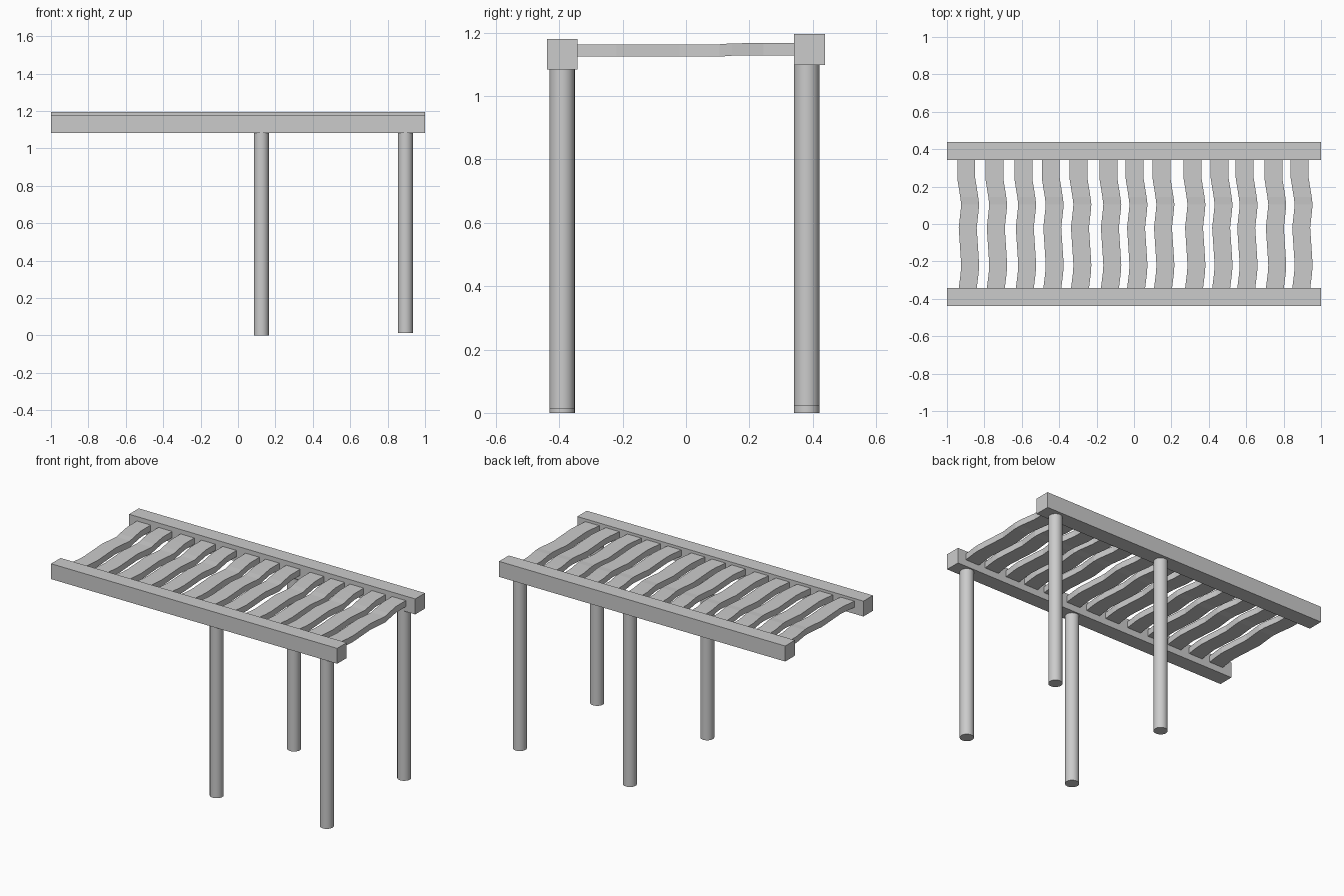
import bpy, bmesh

if "Cube" in bpy.data.objects:
    bpy.data.objects.remove(bpy.data.objects["Cube"])


def mesh_object(name, bm):
    bmesh.ops.recalc_face_normals(bm, faces=bm.faces)
    mesh = bpy.data.meshes.new(name)
    bm.to_mesh(mesh)
    bm.free()
    ob = bpy.data.objects.new(name, mesh)
    bpy.context.collection.objects.link(ob)
    return ob


def beam(name, y0, y1, z0, z1):
    bm = bmesh.new()
    bmesh.ops.create_cube(bm, size=1)
    for v in bm.verts:
        v.co.x *= 2
        v.co.y = (y0 + y1) / 2 + v.co.y * (y1 - y0)
        v.co.z = (z0 + z1) / 2 + v.co.z * (z1 - z0)
    mesh_object(name, bm)


def post(name, x, y, z0, z1):
    bpy.ops.mesh.primitive_cylinder_add(vertices=32, radius=0.04, depth=z1 - z0,
                                        location=(x, y, (z0 + z1) / 2))
    bpy.context.object.name = name
    bpy.ops.object.shade_smooth_by_angle()


# wavy slat: stations of (y, sideways offset, bottom height)
PATH = [(0.342, 0, 1.128), (0.245, 0, 1.128), (0.145, 0.016, 1.127),
        (0.105, 0.021, 1.124), (0.07, 0.018, 1.124), (-0.02, 0.008, 1.124),
        (-0.17, 0.018, 1.124), (-0.22, 0.021, 1.124), (-0.265, 0.018, 1.124),
        (-0.345, 0.008, 1.124)]


def slat(name, x):
    bm = bmesh.new()
    rings = [[bm.verts.new((x + dx + sx * 0.048, y, z + h))
              for sx, h in ((-1, 0), (1, 0), (1, 0.039), (-1, 0.039))]
             for y, dx, z in PATH]
    for a, b in zip(rings, rings[1:]):
        for i in range(4):
            j = (i + 1) % 4
            bm.faces.new((a[i], a[j], b[j], b[i]))
    bm.faces.new(rings[0])
    bm.faces.new(rings[-1])
    mesh_object(name, bm)


# side beams
beam("front_beam", -0.438, -0.343, 1.083, 1.18)
beam("back_beam", 0.341, 0.438, 1.097, 1.195)

# posts
post("front_middle_post", 0.125, -0.391, 0, 1.083)
post("front_right_post", 0.895, -0.391, 0.012, 1.083)
post("back_middle_post", 0.125, 0.381, 0, 1.097)
post("back_right_post", 0.895, 0.381, 0.021, 1.097)

# slats with slightly irregular spacing
SLAT_X = [-0.897, -0.747, -0.592, -0.445, -0.297, -0.137, 0.003,
          0.147, 0.313, 0.458, 0.592, 0.745, 0.886]
for n, x in enumerate(SLAT_X):
    slat(f"slat_{n + 1}", x)
